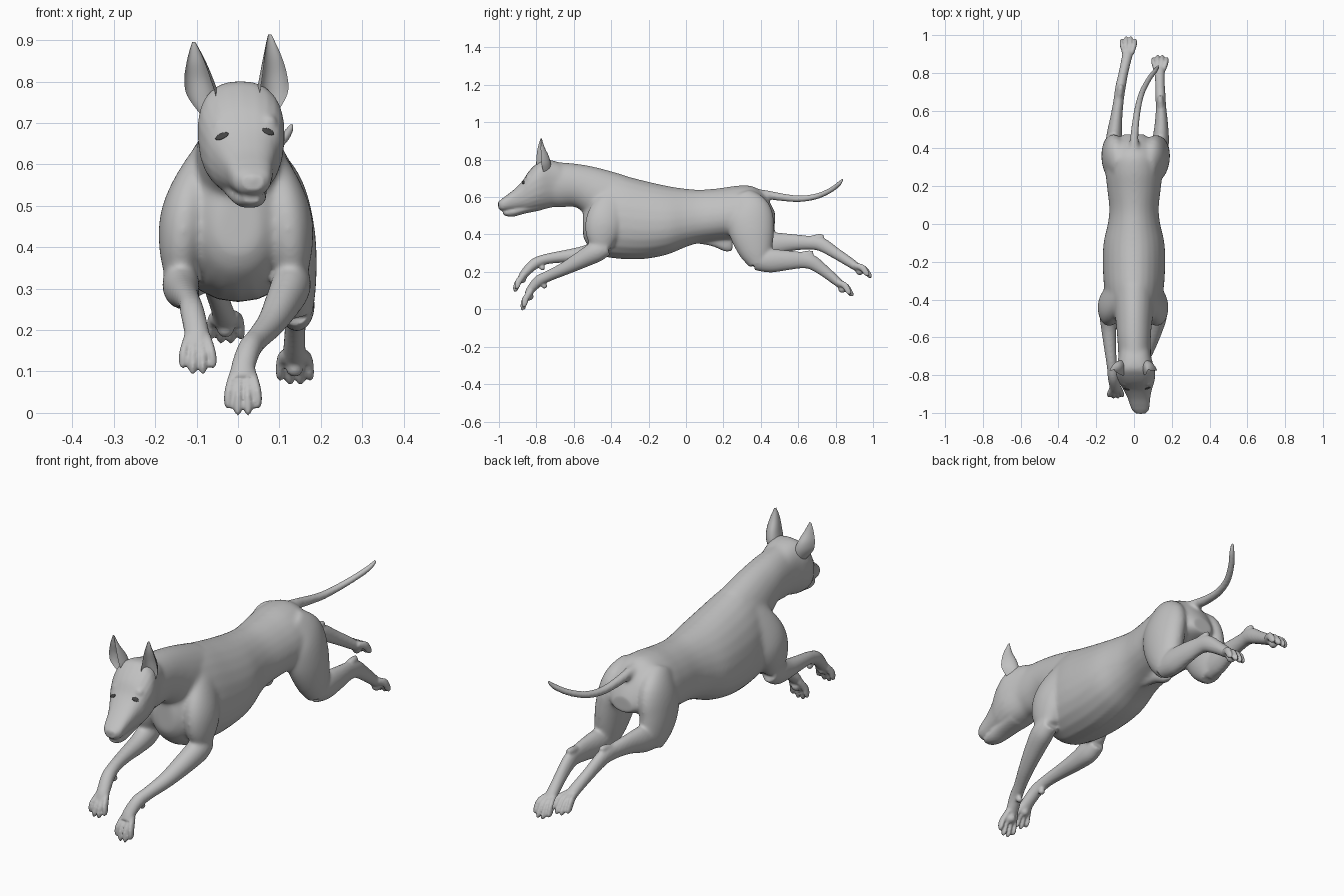
import bpy, bmesh, math
from mathutils import Vector, Matrix

if "Cube" in bpy.data.objects:
    bpy.data.objects.remove(bpy.data.objects["Cube"], do_unlink=True)


def material(name, rgb):
    m = bpy.data.materials.new(name)
    m.use_nodes = True
    col = (*rgb, 1)
    m.diffuse_color = col
    bsdf = next(n for n in m.node_tree.nodes if n.type == 'BSDF_PRINCIPLED')
    bsdf.inputs["Base Color"].default_value = col
    bsdf.inputs["Roughness"].default_value = 0.7
    return m


GREY = material("coat grey", (0.53, 0.53, 0.53))
DARK = material("eye dark grey", (0.06, 0.06, 0.06))


def spline(pts, steps):
    """Catmull-Rom samples through a list of equal-length tuples."""
    out, n = [], len(pts)
    for i in range(n - 1):
        p0, p1, p2, p3 = pts[max(i - 1, 0)], pts[i], pts[i + 1], pts[min(i + 2, n - 1)]
        for s in range(steps):
            t = s / steps
            out.append([0.5 * (2 * b + (c - a) * t + (2 * a - 5 * b + 4 * c - d) * t * t
                               + (3 * b - a - 3 * c + d) * t ** 3)
                        for a, b, c, d in zip(p0, p1, p2, p3)])
    return out + [list(pts[-1])]


def skin(bm, rings):
    """Bridge rings of points and close both ends."""
    vr = [[bm.verts.new(p) for p in r] for r in rings]
    k = len(vr[0])
    for a, b in zip(vr, vr[1:]):
        for i in range(k):
            bm.faces.new((a[i], a[(i + 1) % k], b[(i + 1) % k], b[i]))
    bm.faces.new(vr[0][::-1])
    bm.faces.new(vr[-1])


def loft(bm, secs, axis=None, n=2.0, pear=0.0, steps=5, sides=24):
    """Sections (x, y, z, half width, half height) swept along their path."""
    s = spline(secs, steps)
    rings = []
    for i, (x, y, z, a, b) in enumerate(s):
        c = Vector((x, y, z))
        t = axis or (Vector(s[min(i + 1, len(s) - 1)][:3]) - Vector(s[max(i - 1, 0)][:3])).normalized()
        side = (Vector((1, 0, 0)) - t * t.x).normalized()
        up = t.cross(side)
        ring = []
        for j in range(sides):
            u, v = math.cos(math.tau * j / sides), math.sin(math.tau * j / sides)
            ring.append(c + side * math.copysign(abs(u) ** (2 / n), u) * max(a, .002) * (1 + pear * v)
                        + up * math.copysign(abs(v) ** (2 / n), v) * max(b, .002))
        rings.append(ring)
    skin(bm, rings)


def trunk(bm, rows, n=2.2, pear=0.0):
    """Upright sections (y, centre x, top, bottom, half width); pear > 0 is wider below."""
    loft(bm, [(x, y, (t + b) / 2, w, (t - b) / 2) for y, x, t, b, w in rows], Vector((0, 1, 0)), n, pear)


def ball(bm, x, y, z, r):
    bmesh.ops.create_uvsphere(bm, u_segments=16, v_segments=10, radius=r, matrix=Matrix.Translation((x, y, z)))


def paw(bm, start, end, arch):
    """Four arched toes fanning out between two points, with a pad below."""
    p0, p1, up = Vector(start), Vector(end), Vector(arch)
    for i in range(4):
        off = Vector(((i - 1.5) * 0.0225, 0, 0))
        reach = 1.0 if i in (1, 2) else 0.82
        tip = p0.lerp(p1, reach) + off * 1.08
        mid = p0.lerp(p1, 0.5 * reach) + off * 0.98 + up * 0.012
        loft(bm, [(*(p0 + off * 0.6), .012, .015), (*mid, .0108, .018),
                  (*tip, .0098, .015), (*(tip + (p1 - p0).normalized() * .017), .004, .005)], sides=12)
    ball(bm, *(p0.lerp(p1, 0.4) - up * 0.012), 0.021)


def finish(name, bm, mat):
    bmesh.ops.recalc_face_normals(bm, faces=bm.faces)
    me = bpy.data.meshes.new(name)
    bm.to_mesh(me)
    bm.free()
    me.materials.append(mat)
    ob = bpy.data.objects.new(name, me)
    bpy.context.collection.objects.link(ob)
    bpy.ops.object.select_all(action='DESELECT')
    ob.select_set(True)
    bpy.context.view_layer.objects.active = ob
    return ob


bm = bmesh.new()

# Rib cage, waist and rump
trunk(bm, [(-.55, 0, .53, .385, .05), (-.52, 0, .62, .335, .09), (-.45, 0, .72, .287, .128),
           (-.35, 0, .718, .27, .155), (-.22, 0, .687, .27, .164), (-.10, 0, .66, .293, .16),
           (0, 0, .645, .333, .138), (.08, 0, .64, .357, .13), (.18, 0, .648, .37, .14),
           (.28, 0, .662, .38, .15), (.36, 0, .657, .41, .138), (.42, 0, .612, .43, .11),
           (.455, 0, .56, .44, .08), (.475, 0, .52, .45, .05)], 2.05, 0.15)
# Neck, deepening into the breast
trunk(bm, [(-.32, 0, .715, .40, .11), (-.43, 0, .747, .41, .108), (-.51, 0, .766, .48, .098),
           (-.59, 0, .779, .545, .09), (-.68, .003, .787, .543, .087), (-.75, .006, .79, .55, .085)], 2.0)
# Skull and upper muzzle
trunk(bm, [(-.67, .004, .782, .56, .08), (-.72, .005, .798, .545, .09), (-.765, .006, .80, .533, .102),
           (-.80, .009, .778, .528, .103), (-.84, .014, .738, .523, .092), (-.875, .019, .686, .525, .076),
           (-.92, .026, .64, .526, .06), (-.96, .031, .609, .524, .051), (-.985, .034, .59, .526, .043),
           (-1.003, .036, .573, .538, .025)], 2.4, -0.1)
# Lower jaw
trunk(bm, [(-.78, .01, .60, .528, .06), (-.86, .018, .57, .512, .052), (-.92, .026, .55, .496, .042),
           (-.955, .03, .54, .497, .034), (-.978, .033, .53, .506, .02)], 2.2)
# Brows, cheeks and nose pad
for spot in [(-.042, -.835, .69, .024), (.072, -.835, .698, .024), (-.045, -.79, .625, .042),
             (.066, -.79, .625, .042), (.036, -.985, .562, .022)]:
    ball(bm, *spot)
# Tail
loft(bm, [(0, .32, .60, .05, .045), (0, .41, .614, .028, .028), (.005, .50, .601, .02, .021),
          (.018, .60, .591, .0175, .0175), (.04, .69, .602, .0155, .0155), (.078, .765, .632, .014, .014),
          (.115, .815, .668, .012, .012), (.131, .838, .697, .006, .006)], sides=14)
# Sheath under the belly
trunk(bm, [(.06, 0, .41, .35, .018), (.14, 0, .41, .336, .026), (.21, 0, .40, .308, .028), (.25, 0, .39, .312, .018)])

# Shoulders and upper arms
for s, k in ((-1, 1.04), (1, 0.96)):
    loft(bm, [(s * .06 * k, -.33, .64, .03, .07), (s * .086 * k, -.375, .565, .052, .10),
              (s * .118 * k, -.43, .475, .064, .105), (s * .131 * k, -.448, .395, .055, .09),
              (s * .135 * k, -.45, .325, .036, .052)])
# Forearms
loft(bm, [(.13, -.42, .33, .038, .042), (.128, -.48, .308, .048, .056), (.108, -.56, .265, .043, .047),
          (.08, -.65, .217, .034, .035), (.046, -.735, .178, .027, .029), (.027, -.785, .153, .028, .03),
          (.013, -.825, .112, .029, .024), (.012, -.845, .08, .032, .02)])
loft(bm, [(-.138, -.42, .33, .038, .042), (-.138, -.48, .31, .045, .054), (-.133, -.56, .293, .04, .043),
          (-.126, -.66, .282, .032, .033), (-.117, -.75, .268, .027, .028), (-.11, -.81, .243, .029, .029),
          (-.10, -.86, .195, .03, .024), (-.098, -.88, .165, .032, .02)])
# Front paws, with carpal pads
paw(bm, (.012, -.83, .098), (.012, -.872, .01), (0, -.9, -.43))
paw(bm, (-.098, -.868, .185), (-.097, -.911, .109), (0, -.87, -.5))
ball(bm, .03, -.757, .125, .015)
ball(bm, -.108, -.768, .222, .015)

# Thighs
loft(bm, [(.065, .29, .60, .05, .07), (.098, .335, .52, .068, .12), (.118, .35, .42, .07, .122),
          (.13, .372, .32, .06, .095), (.138, .395, .245, .044, .058)])
loft(bm, [(-.065, .29, .60, .05, .07), (-.096, .34, .52, .066, .12), (-.11, .36, .43, .063, .118),
          (-.112, .39, .35, .054, .092), (-.11, .41, .295, .038, .052)])
# Lower hind legs
loft(bm, [(.138, .37, .265, .042, .055), (.142, .45, .26, .043, .063), (.145, .54, .262, .034, .053),
          (.143, .62, .262, .027, .043), (.14, .675, .25, .027, .039), (.138, .735, .208, .025, .031),
          (.136, .80, .155, .027, .025), (.136, .83, .128, .032, .02)])
loft(bm, [(-.11, .39, .335, .04, .055), (-.105, .46, .348, .042, .063), (-.094, .56, .357, .032, .046),
          (-.082, .65, .356, .027, .037), (-.072, .72, .348, .027, .037), (-.056, .80, .30, .025, .03),
          (-.037, .885, .245, .027, .025), (-.031, .92, .22, .032, .02)])
# Hock points
loft(bm, [(.143, .60, .285, .016, .018), (.14, .65, .295, .017, .019), (.14, .68, .298, .011, .015)], sides=12)
loft(bm, [(-.082, .65, .37, .016, .018), (-.072, .71, .384, .017, .019), (-.07, .737, .386, .011, .013)], sides=12)
# Hind paws
paw(bm, (.136, .815, .142), (.138, .882, .082), (0, .55, .83))
paw(bm, (-.031, .905, .234), (-.029, .98, .182), (0, .55, .83))

# Blend everything into one smooth skin, relaxing the trunk further than the limbs
body = finish("dog_body", bm, GREY)
rm = body.modifiers.new("blend", 'REMESH')
rm.mode = 'VOXEL'
rm.voxel_size = 0.006
rm.use_smooth_shade = True
bpy.ops.object.modifier_apply(modifier="blend")
group = body.vertex_groups.new(name="trunk")
for v in body.data.vertices:
    x, y, z = v.co
    w = min((z - .27) / .1, (y + .80) / .1, (.49 - y) / .06, 1)
    if w > 0:
        group.add([v.index], w, 'REPLACE')
relax = body.modifiers.new("relax", 'SMOOTH')
relax.factor, relax.iterations = 0.5, 3
soften = body.modifiers.new("soften", 'SMOOTH')
soften.factor, soften.iterations, soften.vertex_group = 0.5, 40, "trunk"
for name in ("relax", "soften"):
    bpy.ops.object.modifier_apply(modifier=name)
bpy.ops.object.shade_smooth()


def ear(name, secs, turn):
    """Tall cupped ear: crescent sections hollow towards the front."""
    bm = bmesh.new()
    rot = Matrix.Rotation(turn, 3, 'Z')
    rings = []
    for x, y, z, a, b in spline(secs, 5):
        ring = []
        for j in range(24):
            u, v = math.cos(math.tau * j / 24), math.sin(math.tau * j / 24)
            ring.append(Vector((x, y, z)) + rot @ Vector((u * a, b * (v if v >= 0 else -0.55 * v), 0)))
        rings.append(ring)
    skin(bm, rings)
    finish(name, bm, GREY)
    bpy.ops.object.shade_smooth_by_angle(angle=math.radians(50))


ear("right_ear", [(-.066, -.765, .715, .022, .04), (-.088, -.785, .765, .037, .066), (-.098, -.787, .805, .034, .06),
                  (-.102, -.785, .845, .024, .034), (-.105, -.78, .875, .013, .016), (-.107, -.775, .895, .004, .005)],
    math.radians(-22))
ear("left_ear", [(.068, -.765, .715, .022, .04), (.086, -.785, .77, .036, .066), (.089, -.787, .815, .032, .058),
                 (.085, -.785, .86, .022, .033), (.08, -.78, .892, .012, .015), (.077, -.775, .914, .004, .005)],
    math.radians(22))


# Eyes: thin plates laid on the skin
def plate(name, x, z, w, h, roll):
    bpy.context.view_layer.update()
    loc, nor = body.ray_cast(Vector((x, -2, z)), Vector((0, 1, 0)))[1:3]
    bm = bmesh.new()
    bmesh.ops.create_uvsphere(bm, u_segments=16, v_segments=8, radius=1)
    side = (Vector((1, 0, 0)) - nor * nor.x).normalized()
    basis = Matrix((side, nor.cross(side), nor)).transposed().to_4x4()
    bm.transform(Matrix.Translation(loc) @ basis @ Matrix.Rotation(roll, 4, 'Z') @ Matrix.Diagonal((w, h, .003, 1)))
    finish(name, bm, DARK)
    bpy.ops.object.shade_smooth()


plate("right_eye", -.039, .668, .018, .009, .15)
plate("left_eye", .073, .679, .016, .009, -.15)
